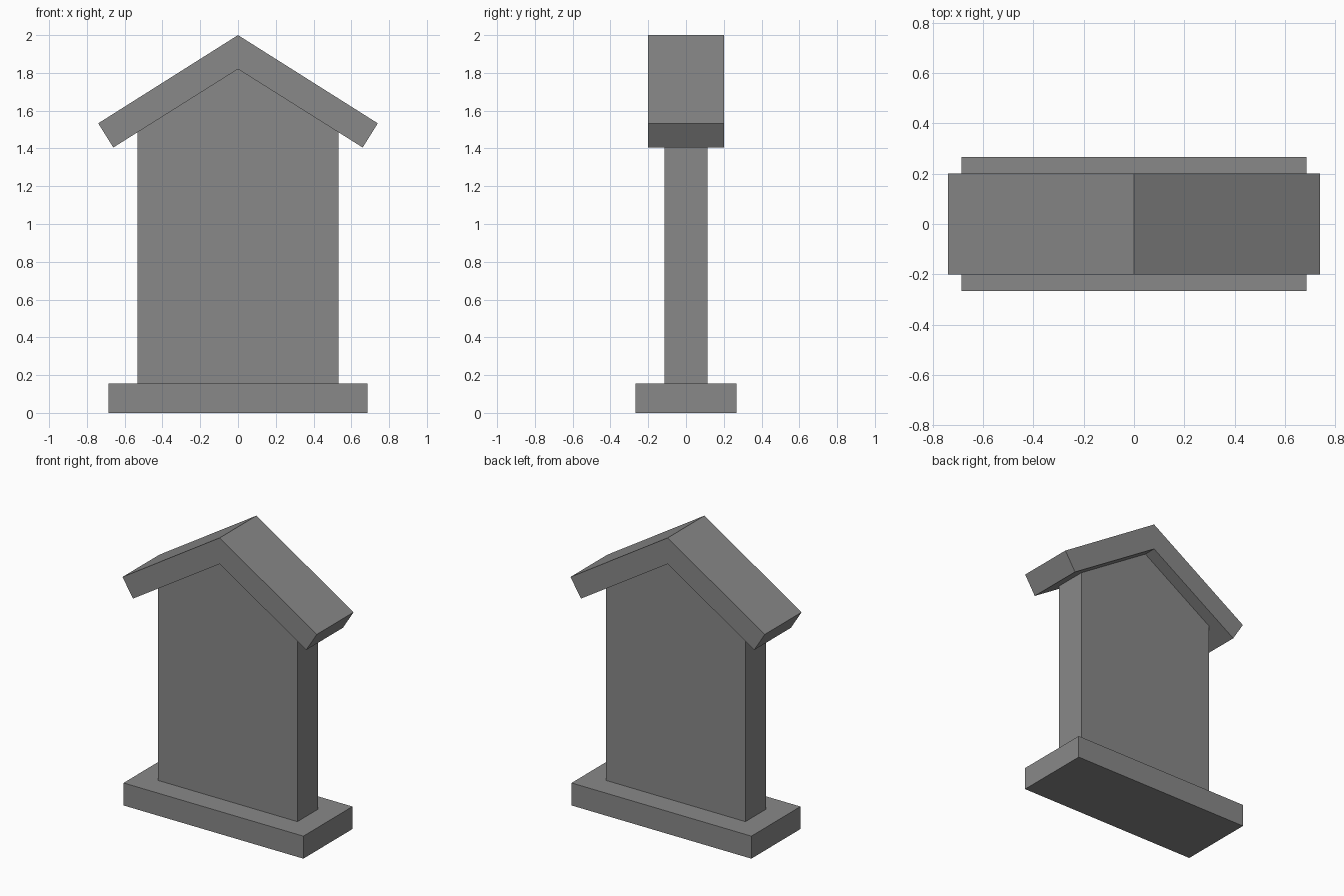
import bpy

cube = bpy.data.objects.get("Cube")
if cube:
    bpy.data.objects.remove(cube, do_unlink=True)

# Single stone colour
GREY = (0.25, 0.25, 0.25, 1.0)
stone = bpy.data.materials.new("stone_grey")
stone.use_nodes = True
stone.diffuse_color = GREY
stone.node_tree.nodes["Principled BSDF"].inputs["Base Color"].default_value = GREY


def extrude_profile(name, half, half_depth):
    """Mirror a right-hand (x, z) outline, listed bottom to top, into a prism along y."""
    outline = half + [(-x, z) for x, z in reversed(half) if x > 0]
    # Centre-line points at the bottom close the outline without a duplicate
    n = len(outline)
    verts = [(x, y, z) for y in (-half_depth, half_depth) for x, z in outline]
    faces = [tuple(range(n)), tuple(reversed(range(n, 2 * n)))]
    faces += [(i, i + n, (i + 1) % n + n, (i + 1) % n) for i in range(n)]
    mesh = bpy.data.meshes.new(name)
    mesh.from_pydata(verts, [], faces)
    mesh.materials.append(stone)
    mesh.update()
    obj = bpy.data.objects.new(name, mesh)
    bpy.context.collection.objects.link(obj)
    return obj


BASE_TOP = 0.155
WALL_X = 0.532
RIDGE_UNDER = 1.82
EAVE_UNDER = (0.66, 1.405)
slope = (RIDGE_UNDER - EAVE_UNDER[1]) / EAVE_UNDER[0]

# Plinth slab
extrude_profile("base_slab", [(0.685, 0), (0.685, BASE_TOP)], 0.267)

# Gabled wall meeting the underside of the roof
extrude_profile("gabled_wall", [(WALL_X, BASE_TOP),
                                (WALL_X, RIDGE_UNDER - slope * WALL_X),
                                (0, RIDGE_UNDER)], 0.113)

# Chevron roof with square-cut eaves
extrude_profile("pitched_roof", [(0, RIDGE_UNDER), EAVE_UNDER,
                                 (0.74, 1.533), (0, 2.0)], 0.2)
